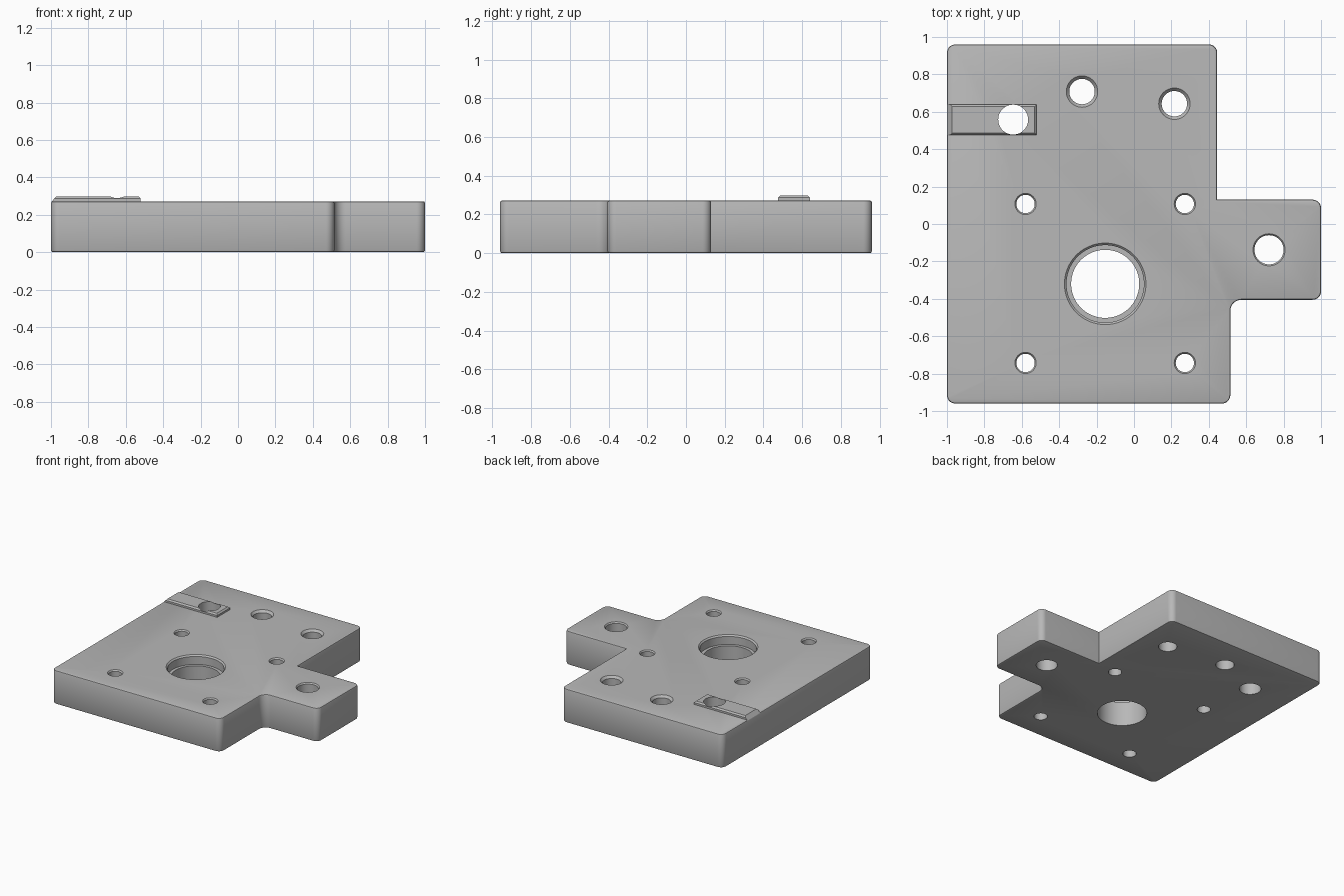
import bpy, bmesh, math
from mathutils import Vector

if "Cube" in bpy.data.objects:
    bpy.data.objects.remove(bpy.data.objects["Cube"])

TOP, PAD_TOP = 0.272, 0.298

steel = bpy.data.materials.new("machined grey")
steel.use_nodes = True
steel.diffuse_color = (0.48, 0.48, 0.48, 1)
steel.node_tree.nodes["Principled BSDF"].inputs["Base Color"].default_value = (0.48, 0.48, 0.48, 1)


def make_object(name, bm):
    bmesh.ops.recalc_face_normals(bm, faces=bm.faces[:])
    mesh = bpy.data.meshes.new(name)
    bm.to_mesh(mesh)
    bm.free()
    mesh.materials.append(steel)
    obj = bpy.data.objects.new(name, mesh)
    bpy.context.collection.objects.link(obj)
    return obj


def rounded_outline(corners, steps=8):
    """Replace each (x, y, radius) corner by a tangent arc; radius 0 stays sharp."""
    points = []
    for i, (x, y, r) in enumerate(corners):
        p = Vector((x, y))
        if r == 0:
            points.append(p)
            continue
        a = (Vector(corners[i - 1][:2]) - p).normalized()
        b = (Vector(corners[(i + 1) % len(corners)][:2]) - p).normalized()
        centre = p + (a + b) * r
        for k in range(steps + 1):
            t = k / steps * math.pi / 2
            points.append(centre - b * r * math.cos(t) - a * r * math.sin(t))
    return points


def add_lathe(bm, x, y, profile, sides):
    """Closed solid of revolution from (radius, z) pairs, bottom to top."""
    rings = []
    for r, z in profile:
        rings.append([bm.verts.new((x + r * math.cos(2 * math.pi * k / sides),
                                    y + r * math.sin(2 * math.pi * k / sides), z))
                      for k in range(sides)])
    for low, high in zip(rings, rings[1:]):
        for k in range(sides):
            n = (k + 1) % sides
            bm.faces.new((low[k], low[n], high[n], high[k]))
    bm.faces.new(rings[0][::-1])
    bm.faces.new(rings[-1])


# Plate body with side lug, rounded corners and broken edges
R = 0.045
corners = [(-1, -0.96, R), (0.515, -0.96, R), (0.515, -0.405, 0.06), (1, -0.405, R),
           (1, 0.13, R), (0.445, 0.13, 0), (0.445, 0.96, R), (-1, 0.96, R)]
bm = bmesh.new()
base = bm.faces.new([bm.verts.new((p.x, p.y, 0)) for p in rounded_outline(corners)])
cap = bmesh.ops.extrude_face_region(bm, geom=[base])["geom"]
bmesh.ops.translate(bm, vec=(0, 0, TOP), verts=[v for v in cap if isinstance(v, bmesh.types.BMVert)])
bmesh.ops.recalc_face_normals(bm, faces=bm.faces[:])
rims = [e for e in bm.edges if abs(e.verts[0].co.z - e.verts[1].co.z) < 1e-5]
bmesh.ops.bevel(bm, geom=rims, offset=0.01, segments=2, profile=0.5, affect='EDGES')
plate = make_object("plate", bm)

# Raised pad with a sloped outer end
bm = bmesh.new()
bmesh.ops.create_cube(bm, size=1)
for v in bm.verts:
    left, high = v.co.x < 0, v.co.z > 0
    v.co.x = (-0.972 if high else -0.998) if left else -0.52
    v.co.y = 0.558 + v.co.y * 0.164
    v.co.z = PAD_TOP if high else TOP - 0.004
edges = [e for e in bm.edges if all(v.co.z > TOP for v in e.verts)
         and any(v.co.x > -0.6 for v in e.verts)]
bmesh.ops.bevel(bm, geom=edges, offset=0.011, segments=1, affect='EDGES')
pad = make_object("raised_pad", bm)


# Hole cutters: straight bores with a countersunk or counterbored mouth
def countersunk(bore, mouth, depth):
    return [(bore, -0.1), (bore, TOP - depth), (mouth, TOP), (mouth, 0.5)]


bm = bmesh.new()
for x in (-0.58, 0.272):
    for y in (-0.743, 0.107):
        add_lathe(bm, x, y, countersunk(0.049, 0.057, 0.01), 40)
for x, y in ((-0.278, 0.708), (0.216, 0.643)):
    add_lathe(bm, x, y, countersunk(0.068, 0.084, 0.018), 48)
add_lathe(bm, 0.722, -0.138, countersunk(0.078, 0.086, 0.01), 48)
add_lathe(bm, -0.646, 0.558, [(0.08, -0.1), (0.08, 0.5)], 48)
add_lathe(bm, -0.154, -0.32, [(0.182, -0.1), (0.182, TOP - 0.075), (0.207, TOP - 0.075),
                              (0.207, TOP - 0.011), (0.218, TOP), (0.218, 0.5)], 80)
cutter = make_object("hole_cutter", bm)
cutter.hide_render = True

# Cut the holes, then shade
for obj in (plate, pad):
    bpy.ops.object.select_all(action='DESELECT')
    obj.select_set(True)
    bpy.context.view_layer.objects.active = obj
    cut = obj.modifiers.new("holes", 'BOOLEAN')
    cut.operation = 'DIFFERENCE'
    cut.solver = 'EXACT'
    cut.object = cutter
    bpy.ops.object.modifier_apply(modifier=cut.name)
    bpy.ops.object.shade_smooth_by_angle(angle=math.radians(30))
bpy.data.objects.remove(cutter)
